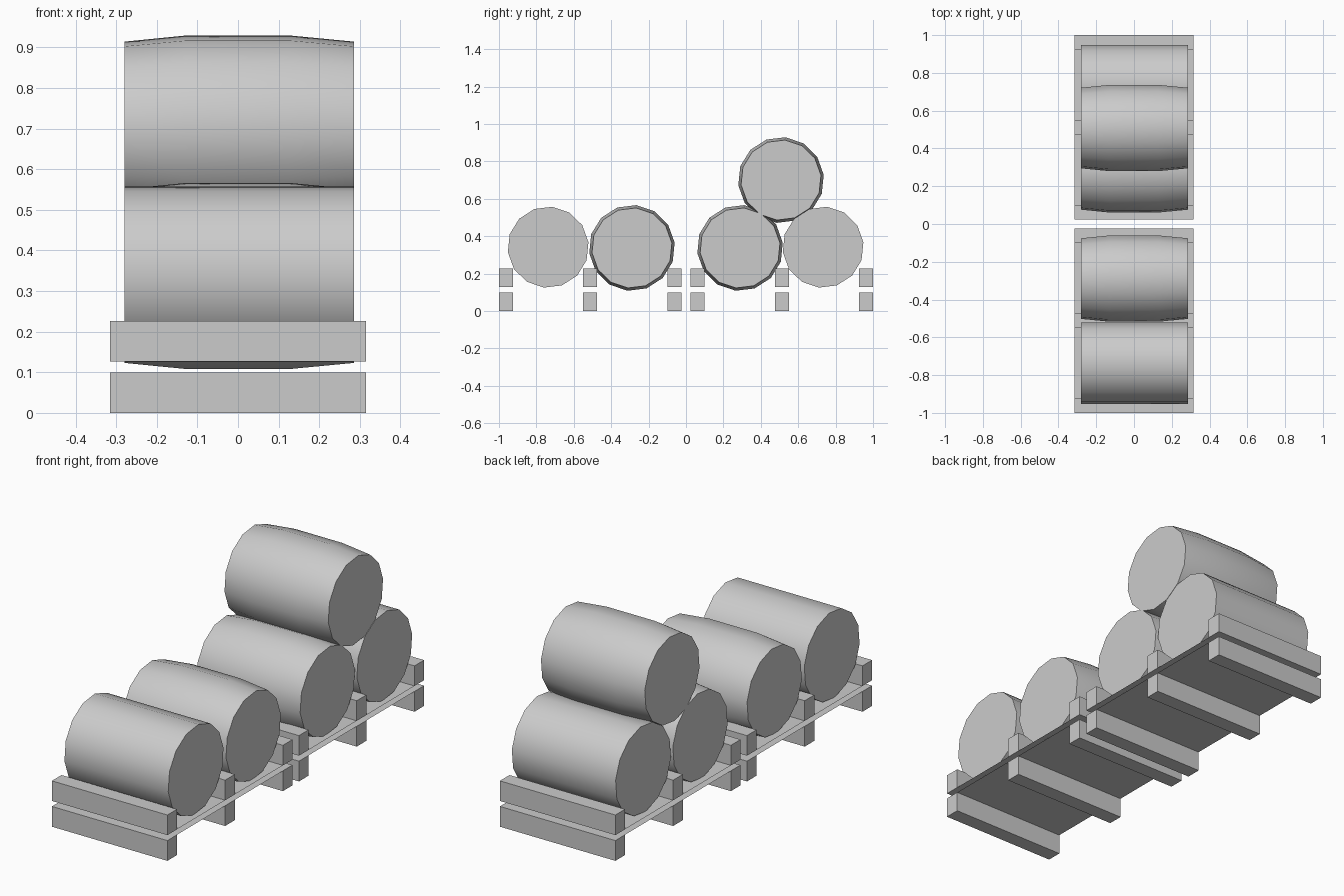
import bpy
import bmesh
import math

cube = bpy.data.objects.get("Cube")
if cube:
    bpy.data.objects.remove(cube, do_unlink=True)

# One plain grey for everything
grey = bpy.data.materials.new("plain grey")
grey.use_nodes = True
grey.diffuse_color = (0.6, 0.6, 0.6, 1)
grey.node_tree.nodes["Principled BSDF"].inputs["Base Color"].default_value = grey.diffuse_color

HALF_WIDTH = 0.315
BEAM_DEPTH = 0.075
SIDES = 14


def add_object(name, bm):
    bmesh.ops.recalc_face_normals(bm, faces=bm.faces)
    mesh = bpy.data.meshes.new(name)
    bm.to_mesh(mesh)
    bm.free()
    mesh.materials.append(grey)
    obj = bpy.data.objects.new(name, mesh)
    bpy.context.collection.objects.link(obj)
    return obj


def add_box(name, y, z_low, z_high, depth, open_sides=False):
    bm = bmesh.new()
    bmesh.ops.create_cube(bm, size=1)
    bmesh.ops.scale(bm, vec=(2 * HALF_WIDTH, depth, z_high - z_low), verts=bm.verts)
    bmesh.ops.translate(bm, vec=(0, y, (z_low + z_high) / 2), verts=bm.verts)
    bm.normal_update()
    if open_sides:
        walls = [f for f in bm.faces if abs(f.normal.z) < 0.5]
        bmesh.ops.delete(bm, geom=walls, context='FACES')
    return add_object(name, bm)


def add_barrel(name, y, z, profile):
    """Loft rings of (x, radius) along x and cap both ends."""
    bm = bmesh.new()
    rings = []
    for x, radius in profile:
        ring = []
        for i in range(SIDES):
            a = math.radians(7) + math.tau * i / SIDES
            ring.append(bm.verts.new((x, y + radius * math.cos(a), z + radius * math.sin(a))))
        rings.append(ring)
    for a, b in zip(rings, rings[1:]):
        for i in range(SIDES):
            j = (i + 1) % SIDES
            bm.faces.new((a[i], a[j], b[j], b[i])).smooth = True
    for ring in (rings[0], rings[-1]):
        bm.faces.new(ring)
        for i in range(SIDES):
            bm.edges.get((ring[i], ring[(i + 1) % SIDES])).smooth = False
    return add_object(name, bm)


# Pallets: two thin deck sheets with beams above and below
for side, centre in (("front", -0.5125), ("back", 0.5125)):
    add_box(side + "_pallet_deck", centre, 0.1, 0.127, 0.975, open_sides=True)
    for label, offset in (("front", -0.45), ("middle", 0), ("back", 0.45)):
        for level, low, high in (("lower", 0, 0.1), ("upper", 0.127, 0.226)):
            add_box(f"{side}_pallet_{level}_{label}_beam", centre + offset, low, high, BEAM_DEPTH)

# Barrels: straight drums on the outside, bulged ones inside and on top
straight = [(-0.28, 0.217), (0.286, 0.217)]
bulged = [(-0.28, 0.215), (-0.13, 0.23), (0.13, 0.23), (0.286, 0.215)]
add_barrel("front_outer_drum", -0.737, 0.341, straight)
add_barrel("front_inner_barrel", -0.289, 0.337, bulged)
add_barrel("back_inner_barrel", 0.289, 0.337, bulged)
add_barrel("back_outer_drum", 0.733, 0.341, straight)
add_barrel("top_barrel", 0.508, 0.7, bulged)
